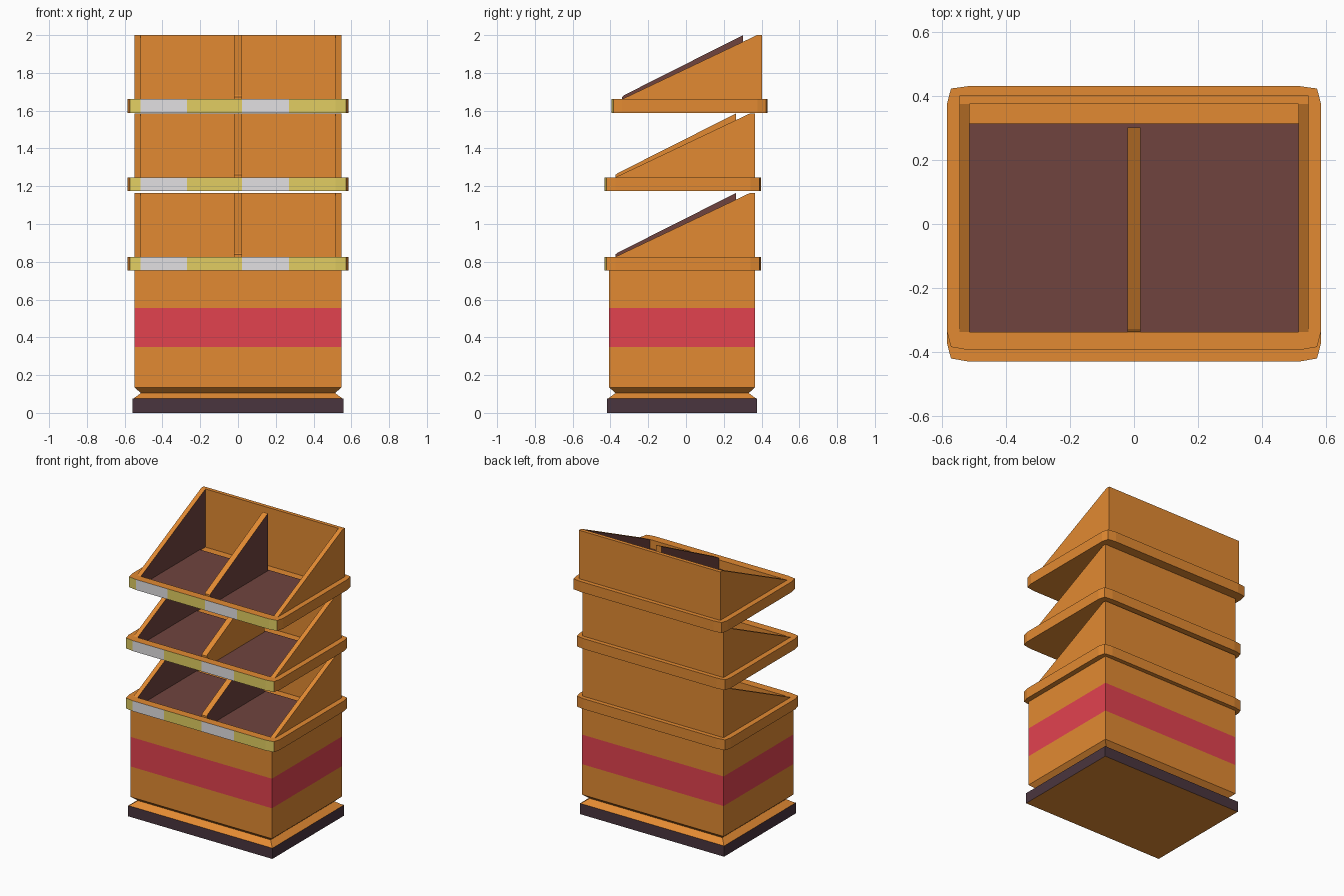
import bpy, bmesh

if "Cube" in bpy.data.objects:
    bpy.data.objects.remove(bpy.data.objects["Cube"])


def mat(name, r, g, b):
    lin = [((c / 255 + 0.055) / 1.055) ** 2.4 for c in (r, g, b)]
    m = bpy.data.materials.new(name)
    m.diffuse_color = (*lin, 1)
    m.use_nodes = True
    m.node_tree.nodes["Principled BSDF"].inputs["Base Color"].default_value = m.diffuse_color
    return m


MATS = [mat("orange board", 226, 138, 50), mat("dark plum base", 74, 53, 62),
        mat("red band", 226, 66, 79), mat("brown lining", 112, 68, 62),
        mat("yellow label", 226, 206, 98), mat("grey label", 226, 224, 226)]
ORANGE, PLUM, RED, BROWN, YELLOW, GREY = range(6)


def finish(name, bm, rule):
    """Clean the mesh, colour each face by rule(normal, centre) and link it."""
    bmesh.ops.remove_doubles(bm, verts=bm.verts, dist=1e-5)
    bmesh.ops.recalc_face_normals(bm, faces=bm.faces)
    bm.normal_update()
    for f in bm.faces:
        f.material_index = rule(f.normal, f.calc_center_median())
    me = bpy.data.meshes.new(name)
    bm.to_mesh(me)
    bm.free()
    for m in MATS:
        me.materials.append(m)
    ob = bpy.data.objects.new(name, me)
    bpy.context.collection.objects.link(ob)


def loft(name, loops, rule):
    """Skin a stack of equal-length closed loops and cap both ends."""
    bm = bmesh.new()
    rings = [[bm.verts.new(p) for p in loop] for loop in loops]
    for a, b in zip(rings, rings[1:]):
        for i in range(len(a)):
            j = (i + 1) % len(a)
            bm.faces.new((a[i], a[j], b[j], b[i]))
    bm.faces.new(rings[0][::-1])
    bm.faces.new(rings[-1])
    finish(name, bm, rule)


def rect(x0, x1, y0, y1, z):
    return [(x0, y0, z), (x1, y0, z), (x1, y1, z), (x0, y1, z)]


def box(name, x0, x1, y0, y1, z0, z1, colour):
    loft(name, [rect(x0, x1, y0, y1, z0), rect(x0, x1, y0, y1, z1)],
         lambda n, c: colour)


def side_profile(name, x0, x1, yz, rule):
    loft(name, [[(x, y, z) for y, z in yz] for x in (x0, x1)], rule)


# Cabinet: plinth, pinched groove and body with a red band
def cabinet_colour(n, c):
    if abs(n.z) < 0.1:
        if c.z < 0.075:
            return PLUM
        if 0.35 < c.z < 0.55:
            return RED
    return ORANGE


levels = [(0, 0.01), (0.075, 0.01), (0.0755, 0.006), (0.105, -0.034),
          (0.135, 0), (0.348, 0), (0.555, 0), (0.757, 0)]
loft("cabinet", [rect(-0.548 - d, 0.548 + d, -0.407 - d, 0.366 + d, z)
                 for z, d in levels], cabinet_colour)

# Three trays, stacked; the top one sits further back
W_IN, W_OUT = 0.515, 0.547


def tray(label, z0, s, divider_colour):
    z1, top = z0 + 0.073, z0 + 0.412
    floor = z0 + 0.005
    back_in, back_out, front_in = 0.376 + s, 0.402 + s, -0.338 + s

    # rim outline with clipped corners, front edge split at the label joints
    half = [(0.585, -0.338 + s), (0.573, -0.385 + s), (0.515, -0.395 + s)]
    rear = [(0.515, 0.432 + s), (0.573, 0.424 + s), (0.585, 0.378 + s)]
    front = [(0.27, -0.395 + s), (0.02, -0.395 + s), (-0.27, -0.395 + s)]
    outline = (half + front + [(-x, y) for x, y in half[::-1]]
               + [(-x, y) for x, y in rear[::-1]] + rear)
    inner = [(max(-W_IN, min(W_IN, x)), max(front_in, min(back_in, y)))
             for x, y in outline]

    def rim_colour(n, c):
        if n.y < -0.5 and c.y < -0.37 + s:
            return GREY if -0.51 < c.x < -0.27 or 0.02 < c.x < 0.27 else YELLOW
        if abs(n.x) > 0.9 and abs(c.x) < W_IN + 0.01:
            return BROWN
        return ORANGE

    loft(label + "_tray_rim",
         [[(x, y, z) for x, y in loop] for loop, z in
          ((outline, z0), (outline, z1), (inner, z1), (inner, floor))],
         rim_colour)

    # floor lining
    box(label + "_tray_lining", -W_IN, W_IN, front_in, 0.315 + s,
        floor, floor + 0.006, BROWN)

    # sloping side walls, lined on the inside
    wall = [(front_in, z1), (back_in, top), (back_out, top), (back_out, z1)]
    for side, word in ((-1, "left"), (1, "right")):
        side_profile(f"{label}_{word}_wall", side * W_IN, side * W_OUT, wall,
                     lambda n, c: BROWN if n.x * side < -0.9 else ORANGE)

    # back wall
    box(label + "_back_wall", -W_IN, W_IN, back_in, back_out, z1, top, ORANGE)

    # middle divider, a little higher than the sides
    side_profile(label + "_divider", -0.02, 0.02,
                 [(front_in, floor), (front_in, z1 + 0.012),
                  (front_in + 0.01, z1 + 0.021), (0.302 + s, top),
                  (0.302 + s, floor)],
                 lambda n, c: divider_colour if abs(n.x) > 0.9 else ORANGE)


tray("lower", 0.753, -0.036, BROWN)
tray("middle", 1.174, -0.036, ORANGE)
tray("upper", 1.588, 0, BROWN)
